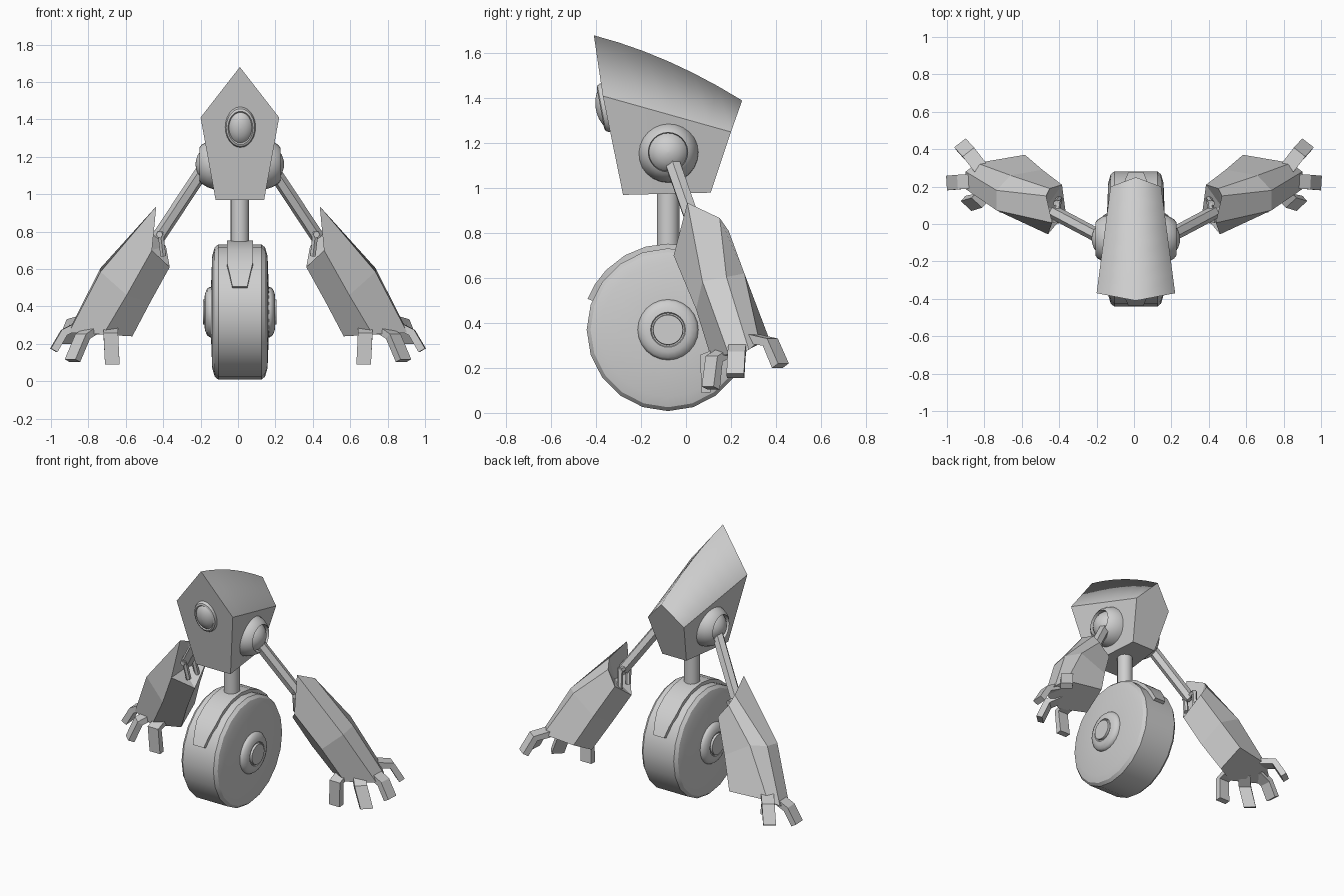
import bpy, bmesh, math
from mathutils import Vector, Matrix

if "Cube" in bpy.data.objects:
    bpy.data.objects.remove(bpy.data.objects["Cube"])

grey = bpy.data.materials.new("light_grey")
grey.diffuse_color = (0.62, 0.62, 0.62, 1)
grey.use_nodes = True
grey.node_tree.nodes["Principled BSDF"].inputs["Base Color"].default_value = grey.diffuse_color
CX, CY, WZ = 0.01, -0.08, 0.37   # body centre line and wheel axle height


def finish(name, bm, smooth=None):
    bmesh.ops.remove_doubles(bm, verts=bm.verts, dist=1e-5)
    bmesh.ops.recalc_face_normals(bm, faces=bm.faces)
    me = bpy.data.meshes.new(name)
    bm.to_mesh(me)
    bm.free()
    me.materials.append(grey)
    ob = bpy.data.objects.new(name, me)
    bpy.context.collection.objects.link(ob)
    if smooth:
        bpy.ops.object.select_all(action='DESELECT')
        ob.select_set(True)
        bpy.context.view_layer.objects.active = ob
        bpy.ops.object.shade_smooth_by_angle(angle=math.radians(smooth))
    return ob


def skin(bm, rings, cap=True):
    """Join rings of points into a closed tube."""
    vs = [[bm.verts.new(p) for p in r] for r in rings]
    n = len(vs[0])
    for a, b in zip(vs, vs[1:]):
        for i in range(n):
            j = (i + 1) % n
            bm.faces.new((a[i], a[j], b[j], b[i]))
    if cap:
        bm.faces.new(vs[0])
        bm.faces.new(vs[-1])
    return vs


def lathe(name, profile, origin, axis, n=24, sx=1.0, smooth=35):
    """Spin (radius, height) points about an axis."""
    rot = Vector(axis).to_track_quat('Z', 'Y').to_matrix().to_4x4()
    m = Matrix.Translation(origin) @ rot
    rings = [[m @ Vector((sx * r * math.cos(2 * math.pi * i / n),
                          r * math.sin(2 * math.pi * i / n), h)) for i in range(n)]
             for r, h in [(max(r, 0.001), h) for r, h in profile]]
    bm = bmesh.new()
    skin(bm, rings)
    return finish(name, bm, smooth)


def rod(name, a, b, r, n=6):
    a, b = Vector(a), Vector(b)
    return lathe(name, [(r, 0), (r, (b - a).length)], a, b - a, n, smooth=None)


# Head: pentagonal box with an arched ridge and smooth roof
front = [(0, -0.41, 1.68), (0.21, -0.37, 1.41), (0.13, -0.28, 0.97),
         (-0.13, -0.28, 0.97), (-0.21, -0.37, 1.41)]
back = [(0, 0.25, 1.39), (0.135, 0.20, 1.25), (0.09, 0.11, 0.98),
        (-0.09, 0.11, 0.98), (-0.135, 0.20, 1.25)]
rings = []
for k in range(7):
    t = k / 6
    ring = [Vector(f).lerp(Vector(b), t) + Vector((CX, 0, 0)) for f, b in zip(front, back)]
    ring[0].z += 0.03 * 4 * t * (1 - t)
    rings.append(ring)
bm = bmesh.new()
vs = skin(bm, rings)
for f in bm.faces:
    f.smooth = len(f.verts) == 4 and f.calc_center_median().z > 1.3 and \
        any(r[0] in f.verts for r in vs)
for e in bm.edges:
    e.smooth = len({f.smooth for f in e.link_faces}) == 1 and e.link_faces[0].smooth
finish("head", bm)

# Eye set in the sloping face
lathe("eye", [(0.11, -0.03), (0.11, 0.012), (0.103, 0.025), (0.09, 0.03), (0.083, 0.024),
              (0.075, 0.032), (0.045, 0.045), (0.02, 0.05), (0, 0.051)],
      (0.013, -0.351, 1.36), (0, -0.983, -0.18), 24, 0.74)

# Neck post
lathe("neck", [(0.05, 0), (0.05, 0.29)], (CX, CY, 0.72), (0, 0, 1), 16)

# Wheel with slightly domed sides
half = [(0.345, 0.135), (0.362, 0.115)]
lathe("wheel", [(0.12, -0.155), (0.30, -0.148)] + [(r, -h) for r, h in half]
      + [(r, h) for r, h in reversed(half)] + [(0.30, 0.148), (0.12, 0.155)],
      (CX, CY, WZ), (1, 0, 0), 20, smooth=32)

# Mudguard band over the wheel, tapering at both ends
bm = bmesh.new()
rings = []
for d in (-69, -58, -46, -30, -15, 0, 15, 30, 46, 58, 69):
    w = 0.07 if abs(d) <= 46 else 0.07 - 0.03 * (abs(d) - 46) / 23
    a = math.radians(d)
    rings.append([(CX + x, CY + r * math.sin(a), WZ + r * math.cos(a))
                  for x, r in ((-w, 0.35), (w, 0.35), (w, 0.383), (-w, 0.383))])
skin(bm, rings)
finish("mudguard", bm, 30)

# Forearm cross-sections from elbow to wrist (right-hand side)
FOREARM = [
    [(.46, -.055, .70), (.437, .006, .935), (.47, .15, .867), (.45, .19, .81),
     (.385, .21, .72), (.365, .06, .61)],
    [(.595, .045, .46), (.735, .073, .585), (.735, .18, .605), (.66, .26, .62),
     (.49, .29, .52), (.47, .12, .42)],
    [(.72, .11, .25), (.905, .19, .26), (.90, .28, .28), (.84, .326, .32),
     (.583, .37, .33), (.565, .20, .24)]]
FINGERS = [
    [(.68, .17, .28), (.68, .08, .25), (.672, .09, .09)],
    [(.77, .19, .28), (.83, .125, .24), (.885, .11, .11)],
    [(.85, .23, .30), (.93, .225, .26), (.985, .22, .165)],
    [(.82, .30, .33), (.878, .375, .315), (.92, .42, .21)]]

for s, side in ((1, "right"), (-1, "left")):
    def flip(p):
        return Vector((s * p[0], p[1], p[2]))

    # Shoulder: rounded shell around an inner ball
    lathe(side + "_shoulder",
          [(0.135, 0.04), (0.138, 0.09), (0.134, 0.14), (0.122, 0.175), (0.104, 0.205),
           (0.088, 0.217), (0.085, 0.19), (0.075, 0.205), (0.05, 0.225), (0.02, 0.235),
           (0, 0.237)], (CX, CY, 1.16), (s, 0, 0), 24)

    # Hub cap
    lathe(side + "_hub",
          [(0.135, 0.13), (0.135, 0.16), (0.125, 0.175), (0.10, 0.186), (0.078, 0.189),
           (0.074, 0.183), (0.068, 0.183), (0.066, 0.197), (0, 0.197)],
          (CX, CY, WZ), (s, 0, 0), 24)

    # Upper arm and elbow fork
    rod(side + "_upper_arm", flip((.18, -.07, 1.14)), flip((.425, .06, .77)), 0.037)
    rod(side + "_elbow_pin", flip((.42, .005, .785)), flip((.405, .125, .785)), 0.018)
    for k, dy in enumerate((-0.04, 0.05)):
        rod(f"{side}_elbow_prong_{k + 1}", flip((.415, .06 + dy, .80)),
            flip((.40, .085 + dy, .67)), 0.017)

    # Forearm: faceted shell with a sunken elbow end
    bm = bmesh.new()
    vs = skin(bm, [[flip(p) for p in r] for r in FOREARM], cap=False)
    bm.faces.new(vs[-1])
    pit = bm.verts.new(flip((.47, .09, .70)))
    for i in range(6):
        bm.faces.new((vs[0][i], vs[0][(i + 1) % 6], pit))
    finish(side + "_forearm", bm)

    # Bent fingers
    for k, path in enumerate(FINGERS):
        pts = [flip(p) for p in path]
        d = pts[1] - pts[0]
        wide = Vector((d.y, -d.x, 0)).normalized() * 0.039
        rings = []
        for i, p in enumerate(pts):
            t = (pts[min(i + 1, 2)] - pts[max(i - 1, 0)]).normalized()
            thick = wide.cross(t).normalized() * 0.02
            rings.append([p - wide - thick, p + wide - thick, p + wide + thick, p - wide + thick])
        bm = bmesh.new()
        skin(bm, rings)
        finish(f"{side}_finger_{k + 1}", bm)
